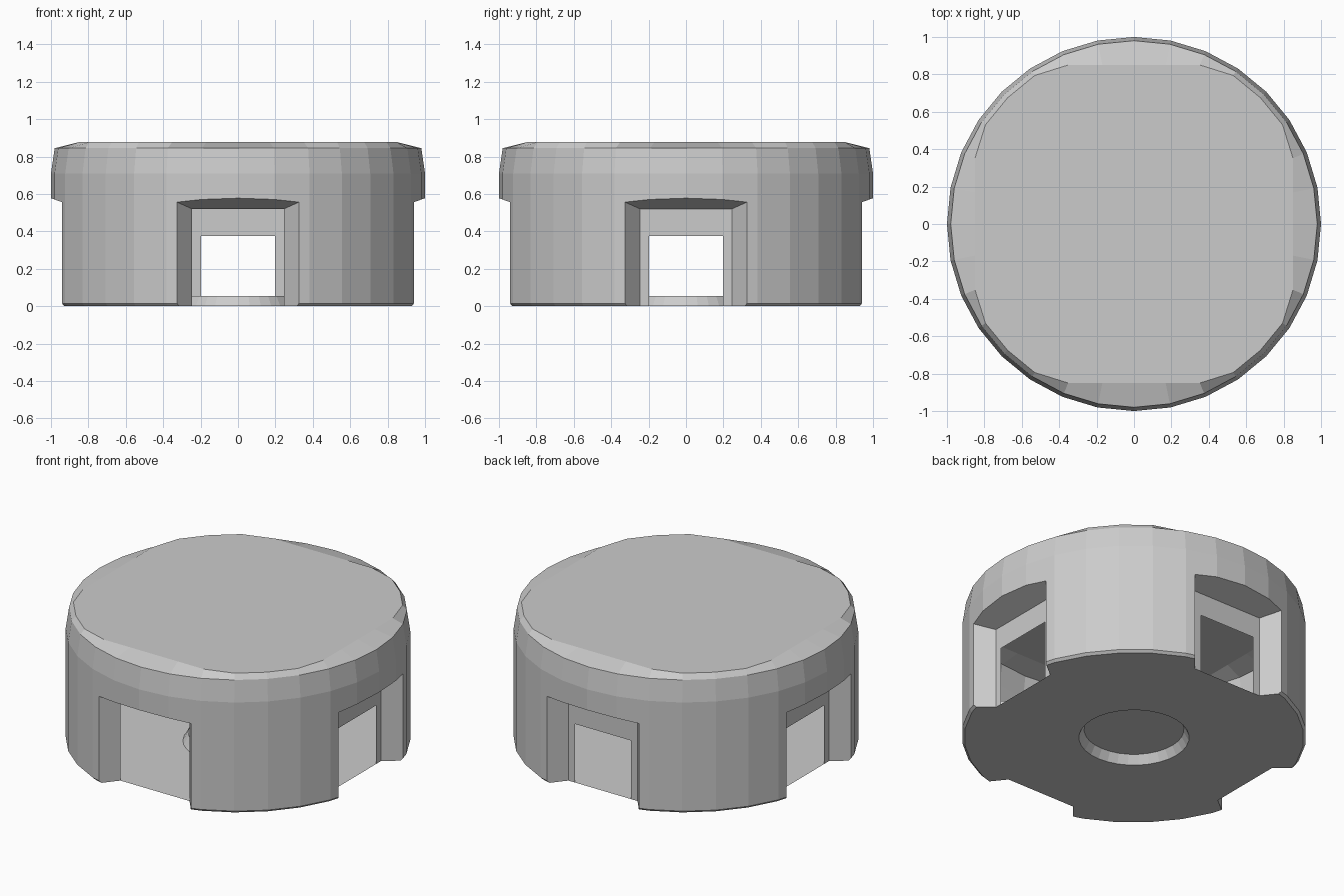
import bpy, bmesh, math
from mathutils import Vector, Matrix

if "Cube" in bpy.data.objects:
    bpy.data.objects.remove(bpy.data.objects["Cube"])

SEG = 32
DEPTH = 0.84            # distance of the window walls from the centre
WALL_W, WALL_H = 0.245, 0.52
WIN_W, WIN_H = 0.197, 0.375


def make_object(name, bm):
    mesh = bpy.data.meshes.new(name)
    bm.to_mesh(mesh)
    bm.free()
    ob = bpy.data.objects.new(name, mesh)
    bpy.context.collection.objects.link(ob)
    return ob


def top_radius(a):
    # top face is flattened towards the four sides
    return min(0.955, 0.85 / max(abs(math.cos(a)), abs(math.sin(a))))


# Round housing: stacked rings from the raised base centre out and up to the lid
rings = [(0.29, 0.055), (0.32, 0.0), (0.985, 0.0), (1.0, 0.015),
         (1.0, 0.71), (0.98, 0.845), (None, 0.877)]
bm = bmesh.new()
loops = []
for r, z in rings:
    loop = []
    for i in range(SEG):
        a = 2 * math.pi * i / SEG
        rad = top_radius(a) if r is None else r
        loop.append(bm.verts.new((rad * math.cos(a), rad * math.sin(a), z)))
    loops.append(loop)
for lo, hi in zip(loops, loops[1:]):
    for i in range(SEG):
        j = (i + 1) % SEG
        bm.faces.new((lo[i], lo[j], hi[j], hi[i]))
bm.faces.new(loops[0])
bm.faces.new(loops[-1])
bmesh.ops.recalc_face_normals(bm, faces=bm.faces)
housing = make_object("round_housing", bm)

# Four flared notch cutters
OUT = 0.26
bm = bmesh.new()
for k in range(4):
    rot = Matrix.Rotation(k * math.pi / 2, 3, 'Z')
    ends = []
    for d, w, h in ((DEPTH, WALL_W, WALL_H),
                    (DEPTH + OUT, WALL_W + 0.8 * OUT, WALL_H + 0.36 * OUT)):
        ends.append([bm.verts.new(rot @ Vector(p)) for p in
                     ((-w, -d, -0.1), (w, -d, -0.1), (w, -d, h), (-w, -d, h))])
    a, b = ends
    bm.faces.new(a)
    bm.faces.new(b)
    for i in range(4):
        j = (i + 1) % 4
        bm.faces.new((a[i], a[j], b[j], b[i]))
bmesh.ops.recalc_face_normals(bm, faces=bm.faces)
cutter = make_object("notch_cutter", bm)
cutter.hide_render = True

mod = housing.modifiers.new("notches", 'BOOLEAN')
mod.operation = 'DIFFERENCE'
mod.solver = 'EXACT'
mod.object = cutter
deps = bpy.context.evaluated_depsgraph_get()
cut_mesh = bpy.data.meshes.new_from_object(housing.evaluated_get(deps))
housing.modifiers.clear()
housing.data = cut_mesh
bpy.data.objects.remove(cutter)

# Open the notch back walls into the hollow inside
bm = bmesh.new()
bm.from_mesh(housing.data)
walls = []
for f in bm.faces:
    c, n = f.calc_center_median(), f.normal
    if max(abs(n.x), abs(n.y)) > 0.999 and abs(c.dot(n) - DEPTH) < 0.01:
        walls.append(f)
bmesh.ops.delete(bm, geom=walls, context='FACES')
bm.to_mesh(housing.data)
bm.free()

# Window frames on the right, back and left; the front stays fully open
bm = bmesh.new()
for k in (1, 2, 3):
    rot = Matrix.Rotation(k * math.pi / 2, 3, 'Z')
    for x0, x1, z0, z1 in ((-WALL_W, -WIN_W, 0, WIN_H), (WIN_W, WALL_W, 0, WIN_H),
                           (-WALL_W, WALL_W, WIN_H, WALL_H)):
        bm.faces.new([bm.verts.new(rot @ Vector((x, -DEPTH, z))) for x, z in
                      ((x0, z0), (x1, z0), (x1, z1), (x0, z1))])
make_object("window_frames", bm)
